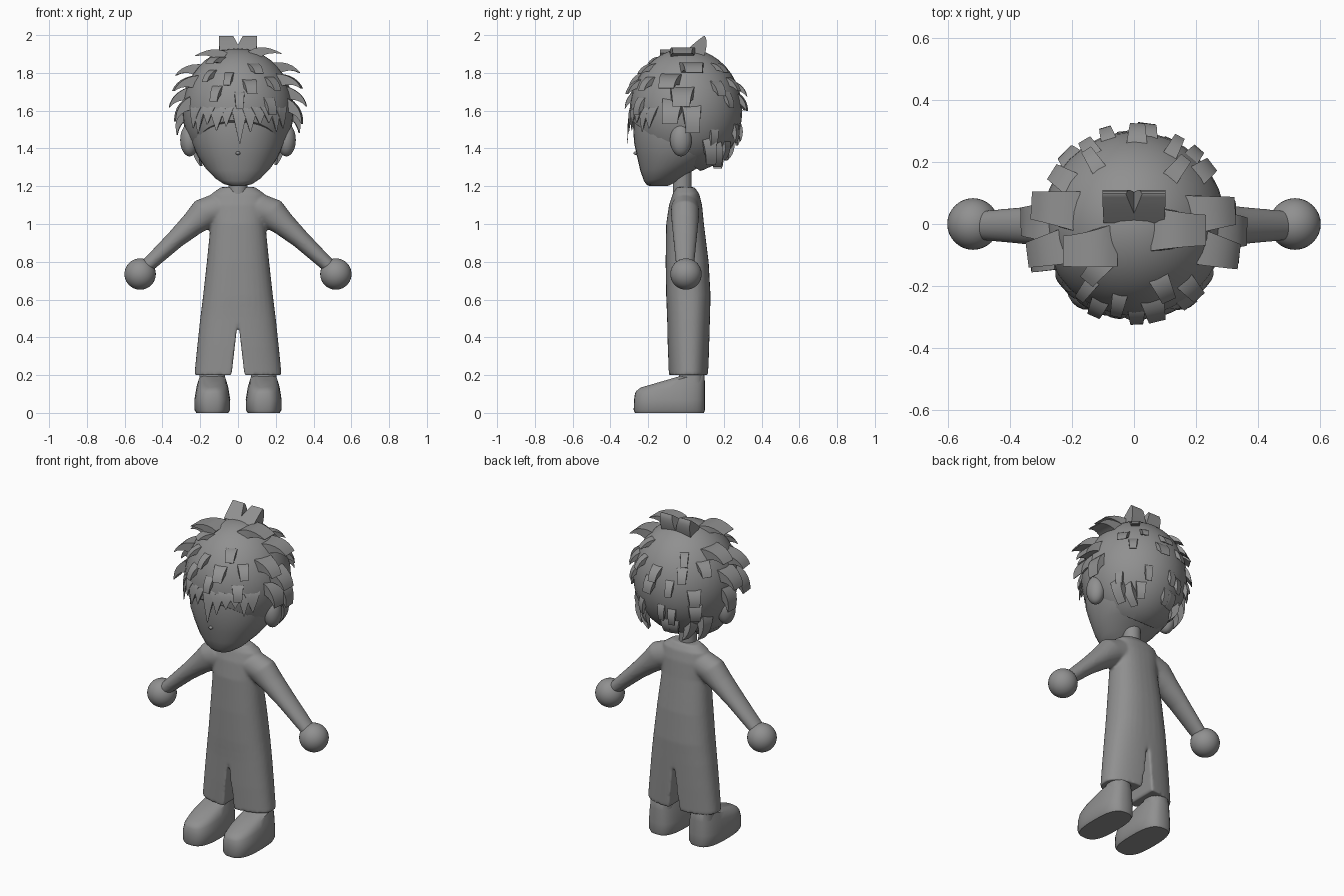
import bpy, bmesh, random
from math import sin, cos, pi, radians
from mathutils import Vector, Matrix

random.seed(4)
cube = bpy.data.objects.get("Cube")
if cube:
    bpy.data.objects.remove(cube, do_unlink=True)

grey = bpy.data.materials.new("plain grey")
grey.use_nodes = True
GREY = (0.28, 0.28, 0.28, 1)
grey.diffuse_color = GREY
grey.node_tree.nodes["Principled BSDF"].inputs["Base Color"].default_value = GREY


def finish(name, bm, angle=40):
    bmesh.ops.recalc_face_normals(bm, faces=bm.faces)
    mesh = bpy.data.meshes.new(name)
    bm.to_mesh(mesh)
    bm.free()
    mesh.materials.append(grey)
    mesh.shade_smooth()
    mesh.set_sharp_from_angle(angle=radians(angle))
    obj = bpy.data.objects.new(name, mesh)
    bpy.context.scene.collection.objects.link(obj)
    return obj


def spow(value, power):
    return (1 if value >= 0 else -1) * abs(value) ** (2 / power)


def loft(bm, rings, power=2, count=32):
    """Skin closed rings given as (centre, half axis u, half axis v)."""
    loops = []
    for c, u, v in rings:
        c, u, v = Vector(c), Vector(u), Vector(v)
        angles = [2 * pi * i / count for i in range(count)]
        loops.append([bm.verts.new(c + u * spow(cos(a), power) + v * spow(sin(a), power))
                      for a in angles])
    for a, b in zip(loops, loops[1:]):
        for i in range(count):
            j = (i + 1) % count
            bm.faces.new((a[i], a[j], b[j], b[i]))
    bm.faces.new(loops[0])
    bm.faces.new(loops[-1])
    return loops


def level(z, cx, rx, front, back, tilt=0):
    """Horizontal ring between a front and a back y, optionally tilted."""
    ry = (back - front) / 2
    return (cx, (front + back) / 2, z), (rx, 0, 0), (0, ry, ry * tilt)


def ball(bm, centre, size):
    m = Matrix.Translation(centre) @ Matrix.Diagonal((*size, 1))
    bmesh.ops.create_uvsphere(bm, u_segments=32, v_segments=20, radius=1, matrix=m)


# Body: torso, trouser legs and arms fused into one skin
body = bmesh.new()
loft(body, [level(0.5, 0, 0.2, -0.1, 0.127), level(0.62, 0, 0.185, -0.105, 0.13),
            level(0.8, 0, 0.165, -0.108, 0.12), level(1.0, 0, 0.145, -0.105, 0.095),
            level(1.1, 0, 0.15, -0.09, 0.085), level(1.16, 0, 0.14, -0.07, 0.07),
            level(1.195, 0, 0.09, -0.05, 0.045)], power=2.4)
for s in (-1, 1):
    # Each leg is half of the trouser section, its inner side leaning to the crotch
    leg = loft(body, [level(0.2, 0, 0.231, -0.092, 0.118), level(0.35, 0, 0.216, -0.097, 0.123),
                      level(0.5, 0, 0.2, -0.1, 0.127), level(0.56, 0, 0.192, -0.102, 0.128)],
               power=2.4, count=48)
    for ring in leg:
        for v in ring:
            inner = (0.5 - v.co.z) * 0.115
            v.co.x = s * max(s * v.co.x, inner)
    arm = [(0.08, 1.085, 0.095, 0.075), (0.17, 1.06, 0.085, 0.075),
           (0.24, 1.0, 0.065, 0.07), (0.33, 0.92, 0.05, 0.062), (0.49, 0.77, 0.037, 0.047)]
    loft(body, [((s * x, -0.005, z), (s * r * 0.68, 0, r * 0.73), (0, ry, 0))
                for x, z, r, ry in arm])
body = finish("body", body)
remesh = body.modifiers.new("fuse", 'REMESH')
remesh.mode = 'VOXEL'
remesh.voxel_size = 0.008
remesh.use_smooth_shade = True
soft = body.modifiers.new("soften", 'SMOOTH')
soft.factor = 0.5
soft.iterations = 5

# Hands, feet and ears
for s, side in ((-1, "right"), (1, "left")):
    hand = bmesh.new()
    ball(hand, (s * 0.518, 0, 0.735), (0.083, 0.083, 0.083))
    finish(side + "_hand", hand)

    foot = bmesh.new()
    cx = s * 0.136
    loft(foot, [level(0.0, cx, 0.085, -0.27, 0.095), level(0.015, cx, 0.094, -0.277, 0.1),
                level(0.07, cx, 0.095, -0.275, 0.1), level(0.13, cx, 0.085, -0.27, 0.1, 0.15),
                level(0.165, cx, 0.072, -0.262, 0.097, 0.27),
                level(0.182, cx, 0.045, -0.24, 0.09, 0.29)], power=2.8)
    loft(foot, [level(0.1, cx, 0.075, -0.06, 0.097), level(0.225, cx, 0.065, -0.03, 0.09)],
         power=2.5)
    finish(side + "_foot", foot)

    ear = bmesh.new()
    ball(ear, (s * 0.256, -0.027, 1.445), (0.05, 0.057, 0.087))
    finish(side + "_ear", ear)

# Neck, head and nose
neck = bmesh.new()
loft(neck, [level(1.16, 0, 0.05, -0.07, 0.03), level(1.32, 0, 0.05, -0.07, 0.03)])
finish("neck", neck)

head = bmesh.new()
loft(head, [level(1.2, 0, 0.03, -0.19, -0.1), level(1.212, 0, 0.075, -0.207, -0.06, 0.08),
            level(1.245, 0, 0.122, -0.223, 0.0, 0.15), level(1.3, 0, 0.175, -0.242, 0.1, 0.1),
            level(1.36, 0, 0.215, -0.26, 0.17), level(1.43, 0, 0.245, -0.275, 0.22),
            level(1.52, 0, 0.258, -0.28, 0.25), level(1.63, 0, 0.255, -0.275, 0.26),
            level(1.76, 0, 0.2, -0.21, 0.21), level(1.84, 0, 0.11, -0.12, 0.12)], power=2.15)
finish("head", head)

nose = bmesh.new()
ball(nose, (0, -0.262, 1.375), (0.012, 0.016, 0.01))
finish("nose", nose)

# Hair cap, cut along a hairline sloping from the brow to the nape
CENTRE, RADII = Vector((0, 0, 1.6)), Vector((0.295, 0.298, 0.33))
cap = bmesh.new()
ball(cap, CENTRE, RADII)
cut = bmesh.ops.bisect_plane(cap, geom=cap.verts[:] + cap.edges[:] + cap.faces[:],
                             plane_co=(0, -0.28, 1.54), plane_no=(0, 0.27, 0.37),
                             clear_inner=True)
bmesh.ops.holes_fill(cap, edges=[e for e in cut["geom_cut"] if isinstance(e, bmesh.types.BMEdge)])
finish("hair_cap", cap)

hair = bmesh.new()


def tuft(az, el, rise, drop, width, thick=0.06, tip=0.9, turn=None):
    """Curved wedge growing from the cap; az 0 is the left, 90 the back.
    The flat end faces the azimuth, or the turn angle when one is given."""
    facing = radians(az if turn is None else turn)
    az, el = radians(az), radians(el)
    d = Vector((cos(el) * cos(az), cos(el) * sin(az), sin(el)))
    root = CENTRE + d * RADII
    n = Vector([a / r for a, r in zip(d, RADII)]).normalized()
    side = Vector((-sin(facing), cos(facing), 0))
    down = side.cross(n).normalized()
    down *= -1 if down.z > 0 else 1
    a = root - n * 0.03 - down * 0.03
    c = root + n * rise + down * drop
    b = root + n * rise * 0.75 - down * 0.005
    rows = []
    for k in range(7):
        t = k / 6
        p = a * (1 - t) ** 2 + b * 2 * t * (1 - t) + c * t * t
        tangent = (b - a) * (1 - t) + (c - b) * t
        up = side.cross(tangent).normalized() * thick * (1.2 - 1.15 * t) / 2
        flare = 1 + 0.3 * (1 - t) ** 2 + (tip - 1) * t * t
        half = side * width / 2 * flare
        rows.append([hair.verts.new(p + half * i + up * j)
                     for i, j in ((1, 1), (-1, 1), (-1, -1), (1, -1))])
    for r, q in zip(rows, rows[1:]):
        for i in range(4):
            j = (i + 1) % 4
            hair.faces.new((r[i], r[j], q[j], q[i]))
    hair.faces.new(rows[0])
    hair.faces.new(rows[-1])


# Large side tufts, square to the sides of the head
for az, el, rise, drop, width in (
        (8, 40, 0.075, 0.07, 0.1), (-18, 26, 0.07, 0.06, 0.09),
        (-4, 12, 0.065, 0.06, 0.1), (-14, 0, 0.055, 0.07, 0.09), (6, -6, 0.04, 0.08, 0.08),
        (30, -36, 0.05, 0.08, 0.06), (45, -42, 0.04, 0.07, 0.05)):
    tuft(az, el, rise, drop, width, turn=az * 0.4)
    tuft(180 - az + random.uniform(-6, 6), el + random.uniform(-3, 3), rise, drop, width,
         turn=180 - az * 0.4)

# Crown tufts: two upright at the back, two broad ones falling to the sides
for az in (60, 120):
    tuft(az, 71, 0.085, -0.015, 0.085, 0.085, turn=90)
tuft(-8, 66, 0.05, 0.1, 0.11, turn=0)
tuft(212, 62, 0.05, 0.1, 0.11, turn=180)

# Small tufts scattered over the front and the back
for el, first, step, count in ((46, -125, 55, 2), (28, -130, 27, 4), (11, -120, 30, 3),
                               (42, 55, 60, 2), (24, 35, 30, 5), (4, 45, 30, 4),
                               (-18, 35, 27, 5), (-38, 65, 25, 3)):
    for i in range(count):
        tuft(first + step * i + random.uniform(-8, 8), el + random.uniform(-7, 7),
             random.uniform(0.02, 0.032), 0.05, random.uniform(0.035, 0.065), 0.045)

# Pointed fringe over the brow, uneven in length
for i, drop in enumerate((0.1, 0.13, 0.08, 0.11, 0.09, 0.18, 0.12, 0.08, 0.07, 0.12, 0.1)):
    tuft(-142 + 10.4 * i + random.uniform(-2, 2), 1, 0.01, drop,
         random.uniform(0.07, 0.09), 0.02, 0.06)
finish("hair_tufts", hair, 35)
